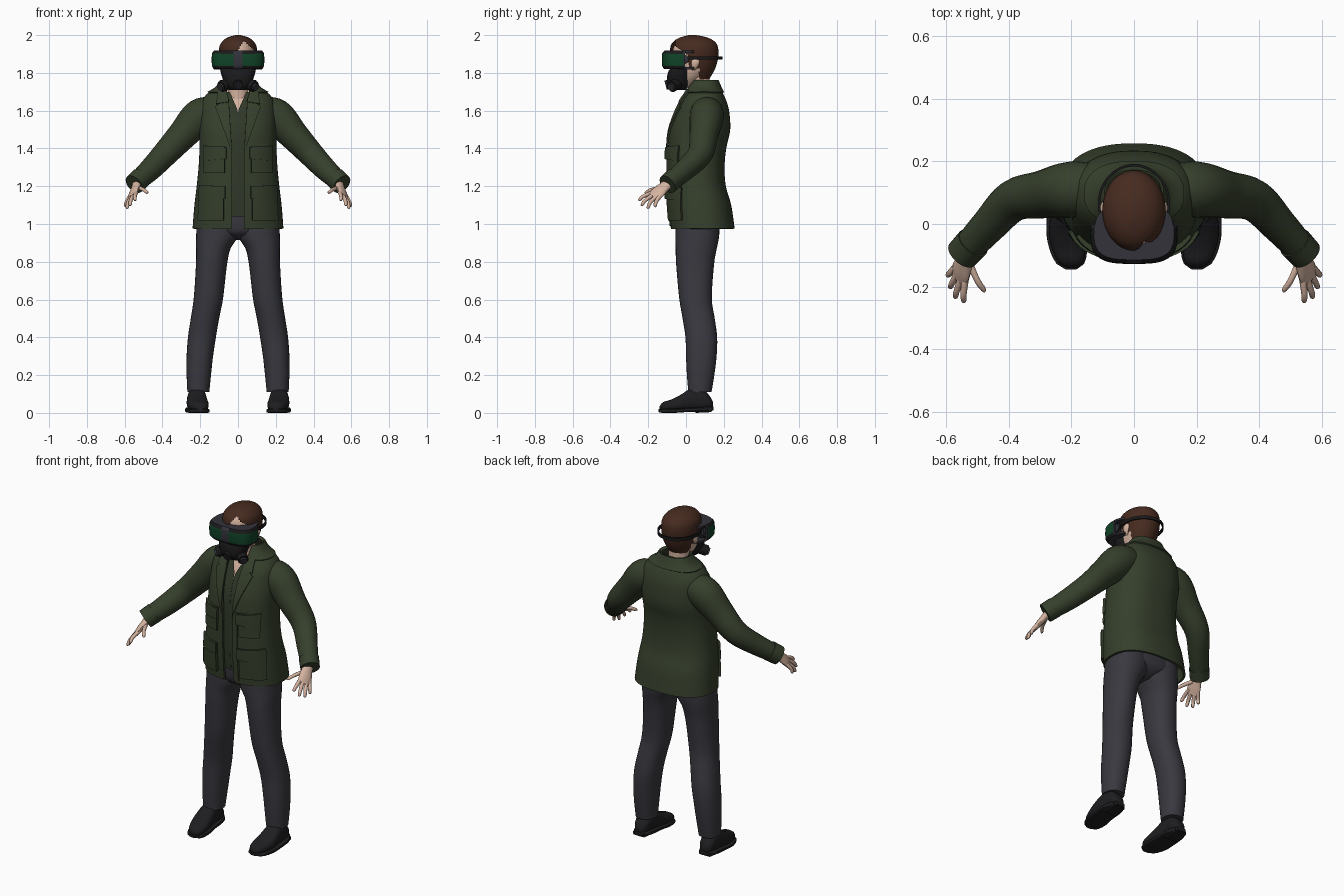
import bpy, bmesh, math
from mathutils import Vector

if "Cube" in bpy.data.objects:
    bpy.data.objects.remove(bpy.data.objects["Cube"])


def material(name, rgb):
    m = bpy.data.materials.new(name)
    m.diffuse_color = (*rgb, 1)
    m.use_nodes = True
    m.node_tree.nodes["Principled BSDF"].inputs["Base Color"].default_value = m.diffuse_color
    return m


JACKET = material("olive jacket", (0.036, 0.050, 0.025))
SHIRT = material("dark olive shirt", (0.030, 0.041, 0.022))
TROUSERS = material("slate trousers", (0.041, 0.040, 0.050))
HAIR = material("brown hair", (0.062, 0.024, 0.014))
SKIN = material("skin", (0.66, 0.45, 0.35))
BLACK = material("black rubber", (0.010, 0.010, 0.011))
SHOE = material("shoe leather", (0.013, 0.013, 0.015))
LENS = material("green lens", (0.005, 0.055, 0.020))
GREY = material("dark grey plastic", (0.032, 0.032, 0.042))


def sample(table, t):
    """Smooth interpolation of table rows keyed by their first column."""
    i = 0
    while i < len(table) - 2 and t > table[i + 1][0]:
        i += 1
    a, b = table[i], table[i + 1]
    p, n = table[max(i - 1, 0)], table[min(i + 2, len(table) - 1)]
    h = b[0] - a[0]
    u = (t - a[0]) / h
    out = []
    for k in range(1, len(a)):
        m0 = (b[k] - p[k]) / (b[0] - p[0]) * h
        m1 = (n[k] - a[k]) / (n[0] - a[0]) * h
        out.append((2*u**3 - 3*u*u + 1) * a[k] + (u**3 - 2*u*u + u) * m0
                   + (3*u*u - 2*u**3) * b[k] + (u**3 - u*u) * m1)
    return out


def grid(name, rows, mats, closed=True, caps=True, mirror=False, thick=0, rule=None, drop=None):
    """Mesh from rows of points, with optional caps, colour rule and removed faces."""
    bm = bmesh.new()
    vs = [[bm.verts.new(p) for p in r] for r in rows]
    n = len(rows[0])
    for a, b in zip(vs, vs[1:]):
        for j in range(n if closed else n - 1):
            k = (j + 1) % n
            bm.faces.new((a[j], a[k], b[k], b[j]))
    if caps and closed:
        bm.faces.new(vs[0])
        bm.faces.new(vs[-1])
    bmesh.ops.recalc_face_normals(bm, faces=bm.faces)
    if drop:
        gone = [f for f in bm.faces if drop(f.calc_center_median())]
        bmesh.ops.delete(bm, geom=gone, context='FACES')
    if rule:
        for f in bm.faces:
            f.material_index = rule(f.calc_center_median())
    me = bpy.data.meshes.new(name)
    bm.to_mesh(me)
    bm.free()
    for m in (mats if isinstance(mats, list) else [mats]):
        me.materials.append(m)
    ob = bpy.data.objects.new(name, me)
    bpy.context.collection.objects.link(ob)
    if thick:
        s = ob.modifiers.new("thickness", 'SOLIDIFY')
        s.thickness, s.offset = thick, 0
    if mirror:
        ob.modifiers.new("mirror", 'MIRROR')
    return ob


def ring(x0, x1, y0, y1, p=2.0, n=32, gap=None, grow=0):
    """Superellipse as (x, y) points; gap is the half width left open at the front."""
    cx, cy = (x0 + x1) / 2, (y0 + y1) / 2
    rx, ry = (x1 - x0) / 2 + grow, (y1 - y0) / 2 + grow
    if gap is None:
        angles = [2 * math.pi * i / n for i in range(n)]
    else:
        g = math.asin(min(1, max(gap, 0.0005) / rx) ** (p / 2))
        angles = [-math.pi/2 + g + (2*math.pi - 2*g) * i / n for i in range(n + 1)]
    e = 2 / p
    return [(cx + rx * math.copysign(abs(math.cos(a)) ** e, math.cos(a)),
             cy + ry * math.copysign(abs(math.sin(a)) ** e, math.sin(a))) for a in angles]


def loft(name, table, mat, steps=24, z0=None, z1=None, p=2.0, n=32, gap=None, grow=0, **kw):
    """Upright body from rows of (z, x0, x1, y0, y1)."""
    z0 = table[0][0] if z0 is None else z0
    z1 = table[-1][0] if z1 is None else z1
    rows = []
    for i in range(steps + 1):
        z = z0 + (z1 - z0) * i / steps
        pts = ring(*sample(table, z), p=p, n=n, gap=gap(z) if gap else None, grow=grow)
        rows.append([(x, y, z) for x, y in pts])
    return grid(name, rows, mat, closed=gap is None, **kw)


def tube(name, path, mat, up=(0, 1, 0), steps=12, n=16, **kw):
    """Limb from rows of (t, x, y, z, radius across, radius along up)."""
    rows = []
    for i in range(steps + 1):
        t = path[0][0] + (path[-1][0] - path[0][0]) * i / steps
        s = sample(path, t)
        c = Vector(s[:3])
        d = (Vector(sample(path, t + .01)[:3]) - Vector(sample(path, t - .01)[:3])).normalized()
        side = d.cross(Vector(up)).normalized()
        w = side.cross(d)
        rows.append([c + side * s[3] * math.cos(2*math.pi*j/n) + w * s[4] * math.sin(2*math.pi*j/n)
                     for j in range(n)])
    return grid(name, rows, mat, **kw)


def even(rows):
    return [(z, -r, r, a, b) for z, r, a, b in rows]


# Jacket body, open at the front
TORSO = even([(.975, .235, -.075, .252), (1.1, .225, -.085, .233), (1.2, .213, -.09, .205),
              (1.3, .203, -.09, .198), (1.4, .198, -.09, .207), (1.5, .198, -.08, .228),
              (1.6, .195, -.045, .222), (1.65, .185, -.02, .208), (1.69, .155, .005, .19),
              (1.72, .108, .02, .175), (1.76, .08, .045, .158)])
TP = 2.4


def opening(z):
    return .035 if z < 1.4 else .035 + (z - 1.4) * .1


loft("jacket_body", TORSO, JACKET, steps=40, p=TP, n=56, gap=opening, thick=.012)
loft("jacket_collar", TORSO, JACKET, steps=6, z0=1.695, p=TP, n=48,
     gap=lambda z: .06, grow=.009, thick=.012)
loft("shirt", TORSO, SHIRT, steps=30, z0=1.04, z1=1.70, p=TP, n=48,
     gap=lambda z: (z - 1.6) * .45, grow=-.013)


def patch(name, corners, off, thick, mat=JACKET, mirror=True, k=8):
    """Four cornered (x, z) plate that follows the front of the torso."""
    a, b, c, d = [Vector(q) for q in corners]
    rows = []
    for i in range(k + 1):
        row = []
        for j in range(k + 1):
            q = a.lerp(b, j / k).lerp(d.lerp(c, j / k), i / k)
            x0, x1, y0, y1 = sample(TORSO, q.y)
            y = (y0 + y1) / 2 - (y1 - y0) / 2 * max(0, 1 - abs(q.x / x1) ** TP) ** (1 / TP)
            row.append((q.x, y - off, q.y))
        rows.append(row)
    return grid(name, rows, mat, closed=False, thick=thick, mirror=mirror)


# Lapels, placket and pockets
patch("lapel", [(.032, 1.38), (.05, 1.43), (.12, 1.62), (.05, 1.67)], .012, .01)
patch("lapel_collar", [(.05, 1.645), (.115, 1.635), (.105, 1.70), (.062, 1.715)], .016, .01)
patch("front_placket", [(.032, .99), (.062, .99), (.062, 1.41), (.032, 1.41)], .008, .006)
patch("chest_pocket", [(.07, 1.27), (.175, 1.27), (.175, 1.41), (.07, 1.41)], .008, .02)
patch("chest_flap", [(.062, 1.345), (.18, 1.335), (.18, 1.415), (.062, 1.405)], .02, .012)
patch("hip_pocket", [(.075, 1.02), (.205, 1.02), (.2, 1.19), (.075, 1.19)], .01, .024)
patch("hip_flap", [(.068, 1.135), (.207, 1.125), (.202, 1.205), (.068, 1.2)], .024, .012)
patch("chest_skin", [(-.05, 1.57), (.05, 1.57), (.06, 1.72), (-.06, 1.72)], -.026, .004,
      SKIN, mirror=False)

# Sleeves and cuffs
tube("sleeve", [(0, .11, .11, 1.605, .07, .08), (1, .20, .11, 1.57, .094, .09),
                (2, .29, .095, 1.475, .08, .077), (3, .385, .075, 1.372, .068, .067),
                (4, .465, -.005, 1.288, .06, .056), (5, .545, -.092, 1.215, .05, .048)],
     JACKET, steps=25, n=24, mirror=True)
tube("cuff", [(0, .515, -.06, 1.243, .057, .055), (1, .55, -.098, 1.21, .055, .053)],
     JACKET, steps=2, n=24, mirror=True)

# Hands
ACROSS = (.035, .05, -.025)
tube("palm", [(0, .53, -.07, 1.23, .024, .028), (1, .54, -.115, 1.197, .02, .032),
              (2, .553, -.15, 1.165, .017, .04), (3, .56, -.175, 1.143, .012, .036)],
     SKIN, up=ACROSS, steps=9, mirror=True)
for label, a, b in [("index", (.540, -.185, 1.160), (.545, -.252, 1.125)),
                    ("middle", (.554, -.178, 1.148), (.573, -.238, 1.097)),
                    ("ring", (.567, -.162, 1.138), (.589, -.205, 1.082)),
                    ("little", (.576, -.143, 1.136), (.597, -.165, 1.090)),
                    ("thumb", (.525, -.125, 1.190), (.477, -.218, 1.165))]:
    a, b = Vector(a), Vector(b)
    mid = a.lerp(b, .55) + Vector((.003, -.004, .006))
    start = a.lerp(b, -.25)
    tube(label + "_finger", [(0, *start, .012, .012), (1, *mid, .010, .010),
                             (1.8, *a.lerp(b, .92), .008, .008), (2, *b, .003, .003)],
         SKIN, up=ACROSS, steps=10, n=10, mirror=True)

# Trousers
loft("trouser_hips", even([(.915, .03, .03, .11), (.94, .12, -.03, .155), (.98, .2, -.052, .18),
                           (1.1, .205, -.06, .18)]), TROUSERS, steps=12, p=2.3)
loft("trouser_leg", [(.11, .152, .268, .012, .135), (.2, .143, .272, .005, .15),
                     (.3, .132, .272, 0, .162), (.4, .117, .265, -.003, .165),
                     (.5, .1, .25, -.018, .152), (.6, .08, .235, -.035, .137),
                     (.8, .056, .222, -.053, .15), (.88, .036, .222, -.055, .165),
                     (.93, .0, .222, -.056, .175), (1.05, -.005, .215, -.056, .18)],
     TROUSERS, steps=32, p=2.2, mirror=True)


# Shoes, lofted from toe to heel
def shoe(name, table, p, steps):
    rows = []
    for i in range(steps + 1):
        y = table[0][0] + (table[-1][0] - table[0][0]) * i / steps
        rows.append([(x, y, z) for x, z in ring(*sample(table, y), p=p, n=24)])
    grid(name, rows, SHOE, mirror=True)


shoe("shoe_upper", [(-.14, .185, .215, .015, .035), (-.125, .165, .24, .01, .055),
                    (-.08, .155, .262, .01, .07), (-.03, .16, .272, .01, .095),
                    (.03, .168, .268, .012, .13), (.09, .172, .264, .015, .125),
                    (.125, .18, .255, .02, .09), (.142, .2, .235, .025, .06)], 2.5, 24)
shoe("shoe_sole", [(-.146, .185, .218, .004, .02), (-.125, .158, .25, 0, .02),
                   (-.06, .15, .276, 0, .022), (0, .158, .28, .004, .026),
                   (.1, .166, .272, .008, .032), (.145, .19, .245, .012, .035)], 5, 16)
shoe("shoe_heel", [(.05, .172, .268, .0, .03), (.135, .18, .258, .004, .03)], 6, 2)

# Head, neck and ears
loft("neck", even([(1.6, .065, .01, .14), (1.7, .058, .01, .125), (1.82, .06, .005, .125)]), SKIN, steps=8)
loft("head", even([(1.725, .035, -.045, .03), (1.77, .068, -.065, .09), (1.82, .086, -.073, .14),
                   (1.88, .092, -.074, .155), (1.94, .085, -.064, .15), (1.975, .055, -.03, .11),
                   (1.985, .02, .01, .06)]), SKIN, steps=20)
tube("ear", [(0, .085, .04, 1.815, .006, .008), (1, .094, .045, 1.835, .011, .017),
             (2, .097, .05, 1.86, .011, .022), (3, .092, .05, 1.877, .005, .01)], SKIN, mirror=True)


# Hair shell with an open face and a parted fringe
def bare(c):
    if c.z < 1.825:
        return c.y < .07
    if c.z < 1.9:
        return c.y < .012
    d = 1.97 - c.z
    return c.y < 0 and d > 0 and .03 - d * .6 < c.x < .03 + d * 1.1


loft("hair", even([(1.765, .06, .0, .122), (1.82, .089, -.06, .153), (1.88, .1, -.082, .17),
                   (1.94, .098, -.082, .168), (1.97, .08, -.062, .147), (1.99, .05, -.025, .105),
                   (2.0, .012, .015, .055)]), HAIR, steps=44, n=72, drop=bare)

# Goggles: framed lens band with a centre bridge
VISOR = even([(1.825, .125, -.112, .06), (1.838, .132, -.12, .06),
              (1.9, .132, -.12, .06), (1.912, .125, -.112, .06)])
loft("goggle_lens", VISOR, [LENS, BLACK, GREY], steps=14, p=3.2, n=96, drop=lambda c: c.y > -.005,
     rule=lambda c: 2 if abs(c.x) < .022 or c.y > -.018 else int(abs(c.z - 1.8685) > .032), thick=.012)
loft("goggle_backing", even([(1.83, .122, -.108, -.004), (1.907, .122, -.108, -.004)]), BLACK,
     steps=2, p=4, n=40)
tube("goggle_hinge", [(0, .118, -.022, 1.868, .03, .012), (1, .118, .012, 1.876, .016, .008)],
     GREY, up=(1, 0, 0), steps=3, mirror=True)
loft("head_strap", even([(1.87, .112, -.06, .188), (1.888, .112, -.06, .188)]), BLACK,
     steps=2, n=64, caps=False, drop=lambda c: c.y < -.005, thick=.008)

# Face mask with side filters
loft("face_mask", even([(1.71, .05, -.08, .0), (1.735, .07, -.097, .015), (1.78, .085, -.1, .03),
                        (1.815, .094, -.09, .03), (1.825, .09, -.08, .03)]), BLACK, steps=12, p=2.4)
tube("mask_filter", [(0, .05, -.045, 1.745, .03, .03), (1, .088, -.075, 1.727, .03, .03)],
     BLACK, up=(0, 0, 1), steps=2, n=20, mirror=True)
tube("filter_cap", [(0, .086, -.073, 1.728, .021, .021), (1, .096, -.081, 1.723, .021, .021)],
     GREY, up=(0, 0, 1), steps=1, n=20, mirror=True)
tube("mask_valve", [(0, 0, -.07, 1.745, .028, .028), (1, 0, -.108, 1.735, .024, .024)],
     BLACK, up=(0, 0, 1), steps=2, n=20)

# Apply modifiers and shade smoothly with sharp edges kept
bpy.ops.object.select_all(action='SELECT')
bpy.context.view_layer.objects.active = bpy.context.selected_objects[0]
bpy.ops.object.convert(target='MESH')
bpy.ops.object.shade_smooth_by_angle(angle=math.radians(40))
